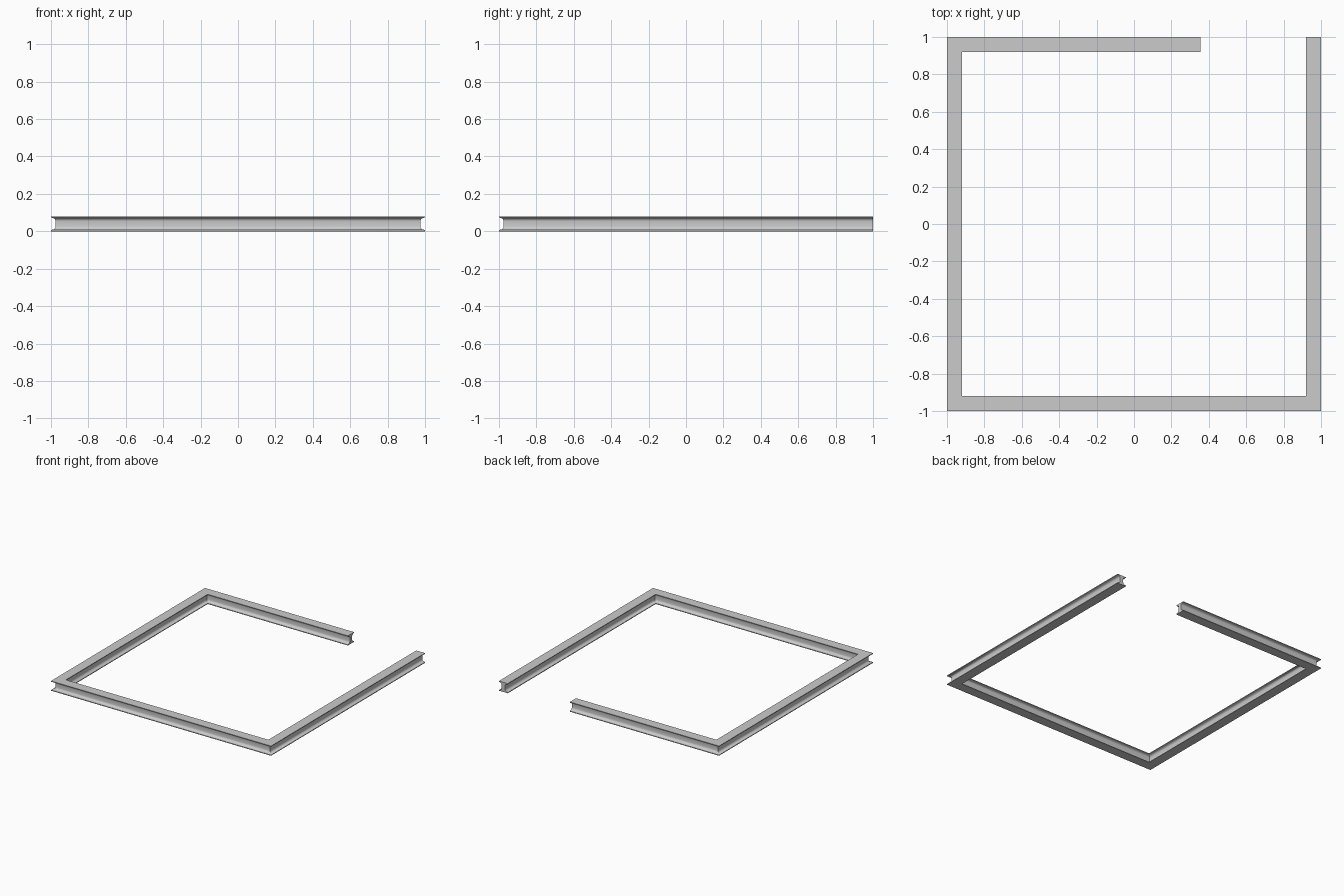
import bpy, bmesh, math
from mathutils import Vector

if "Cube" in bpy.data.objects:
    bpy.data.objects.remove(bpy.data.objects["Cube"])

HALF = 0.04      # half flange width
H = 0.08         # beam height
LIP = 0.006      # flange tip thickness
WEB = 0.015      # half web thickness


def beam_profile():
    # one side of the I section, bottom to top, with a concave web
    side = [(HALF, 0), (HALF, LIP)]
    r = 0.017
    for i in range(5):
        a = math.radians(90 * i / 4)
        side.append((WEB + r - r * math.sin(a), LIP + 0.003 + r - r * math.cos(a)))
    side += [(x, H - z) for x, z in reversed(side)]
    return side + [(-x, z) for x, z in reversed(side)]


def sweep(name, path, profile):
    # extrude the section along the path with mitred corners
    pts = [Vector(p) for p in path]
    dirs = [(b - a).normalized() for a, b in zip(pts, pts[1:])]
    bm = bmesh.new()
    rings = []
    for i, p in enumerate(pts):
        d0, d1 = dirs[max(i - 1, 0)], dirs[min(i, len(dirs) - 1)]
        n0, n1 = Vector((-d0.y, d0.x)), Vector((-d1.y, d1.x))
        m = (n0 + n1) / (1 + n0.dot(n1))
        rings.append([bm.verts.new((p.x + m.x * u, p.y + m.y * u, z)) for u, z in profile])
    n = len(profile)
    for a, b in zip(rings, rings[1:]):
        for j in range(n):
            k = (j + 1) % n
            bm.faces.new((a[j], a[k], b[k], b[j]))
    bm.faces.new(rings[0])
    bm.faces.new(rings[-1])
    bmesh.ops.recalc_face_normals(bm, faces=bm.faces)
    me = bpy.data.meshes.new(name)
    bm.to_mesh(me)
    bm.free()
    ob = bpy.data.objects.new(name, me)
    bpy.context.collection.objects.link(ob)
    bpy.context.view_layer.objects.active = ob
    ob.select_set(True)
    bpy.ops.object.shade_smooth_by_angle(angle=math.radians(35))
    return ob


# open square frame, gap at the back right; joints every third of a side
C, J = 1 - HALF, 0.36
path = [(0.355, C), (-J, C), (-C, C), (-C, J), (-C, -J), (-C, -C),
        (-J, -C), (J, -C), (C, -C), (C, -J), (C, J), (C, 1)]
sweep("beam_frame", path, beam_profile())
